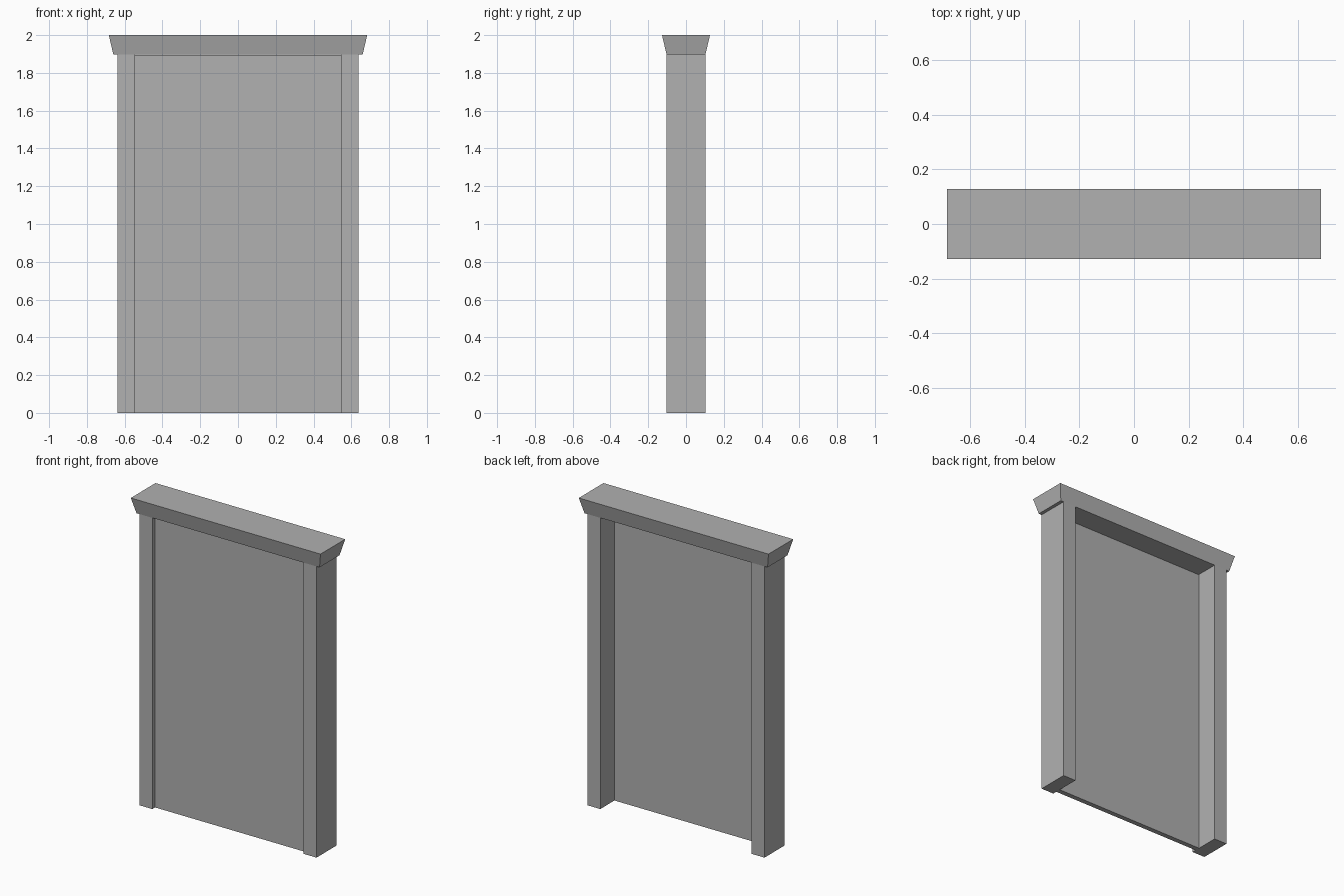
import bpy
import bmesh

if "Cube" in bpy.data.objects:
    bpy.data.objects.remove(bpy.data.objects["Cube"])

# Dark grey shared by every part
grey = bpy.data.materials.new("dark_grey")
grey.diffuse_color = (0.44, 0.44, 0.44, 1)
grey.use_nodes = True
grey.node_tree.nodes["Principled BSDF"].inputs["Base Color"].default_value = grey.diffuse_color


def box(name, x, y, z, flare=0.0):
    """Box from (min, max) ranges; flare widens the top face outward."""
    bm = bmesh.new()
    bmesh.ops.create_cube(bm, size=1)
    for v in bm.verts:
        top = v.co.z > 0
        sx, sy = (1 if v.co.x > 0 else -1), (1 if v.co.y > 0 else -1)
        v.co = (x[sx > 0] + sx * flare * top,
                y[sy > 0] + sy * flare * top,
                z[top])
    mesh = bpy.data.meshes.new(name)
    bm.to_mesh(mesh)
    bm.free()
    mesh.materials.append(grey)
    obj = bpy.data.objects.new(name, mesh)
    bpy.context.collection.objects.link(obj)
    return obj


DEPTH = 0.103
LINTEL_Z = 1.898

# Side posts, mirrored left and right
for side, xr in (("left", (-0.638, -0.546)), ("right", (0.546, 0.638))):
    box(side + "_post", xr, (-DEPTH, DEPTH), (0, LINTEL_Z))

# Flared lintel, slightly wider than the posts
box("lintel", (-0.66, 0.66), (-DEPTH, DEPTH), (LINTEL_Z, 2.0), flare=0.024)

# Thin door panel set just behind the front, with a hairline gap at the top
box("door_panel", (-0.546, 0.546), (-0.075, -0.043), (0, LINTEL_Z - 0.003))
